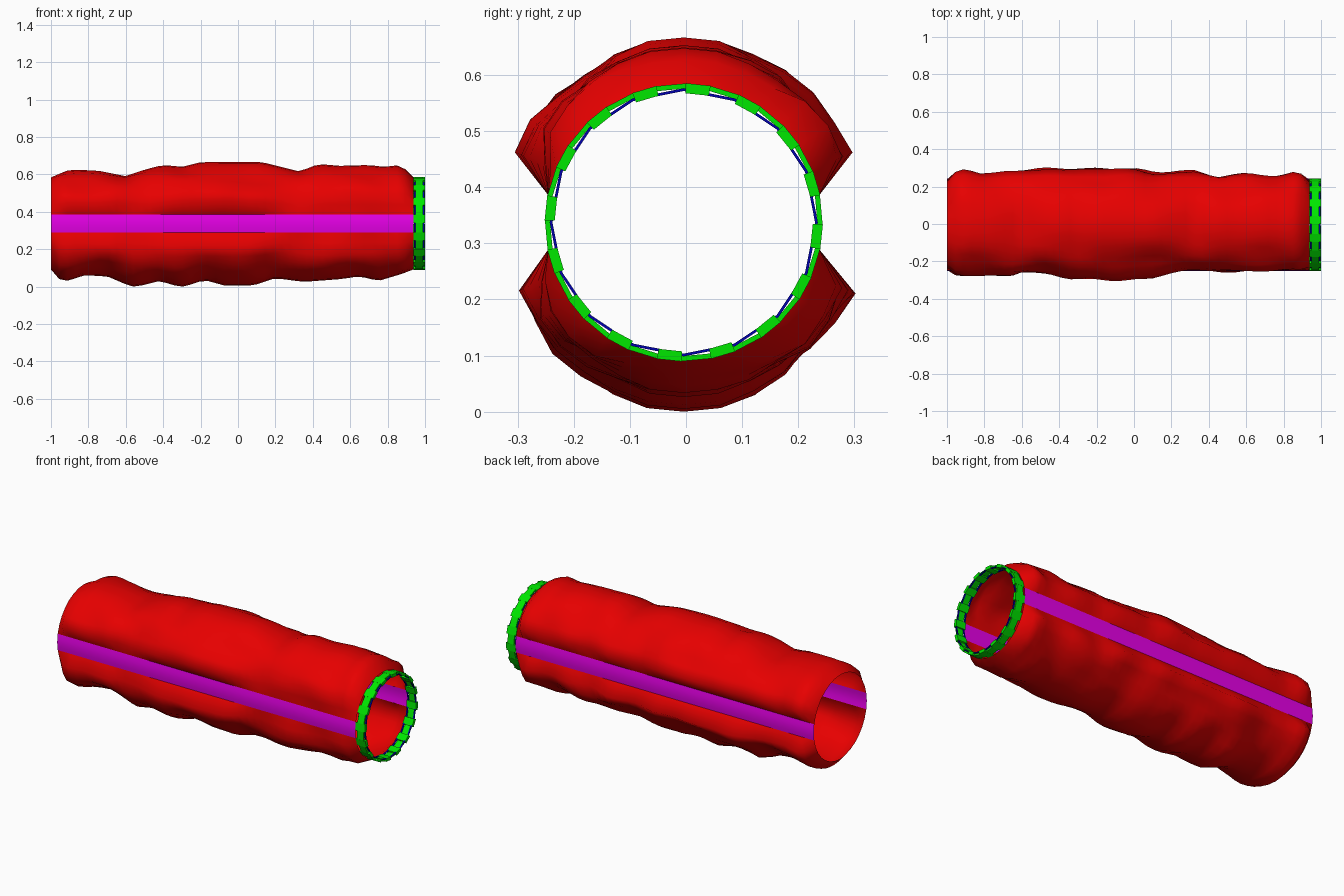
import bpy, bmesh, math
from mathutils import Vector, noise

if "Cube" in bpy.data.objects:
    bpy.data.objects.remove(bpy.data.objects["Cube"])

CY, CZ, R = -0.004, 0.3375, 0.246      # tube axis and radius
X0, X1 = -1.0, 0.938                   # length of the rocky tube


def material(name, rgb):
    m = bpy.data.materials.new(name)
    m.diffuse_color = (*rgb, 1)
    m.use_nodes = True
    m.node_tree.nodes["Principled BSDF"].inputs["Base Color"].default_value = m.diffuse_color
    return m


RED = material("rock red", (0.80, 0, 0))
MAGENTA = material("strip magenta", (0.80, 0, 0.80))
GREEN = material("ring green", (0, 0.80, 0))
BLUE = material("band blue", (0, 0, 0.42))


def polar(x, a, r):
    return Vector((x, CY + r * math.cos(a), CZ + r * math.sin(a)))


def finish(name, bm, mat, smooth=None):
    me = bpy.data.meshes.new(name)
    bm.to_mesh(me)
    bm.free()
    ob = bpy.data.objects.new(name, me)
    bpy.context.collection.objects.link(ob)
    me.materials.append(mat)
    if smooth:
        bpy.ops.object.select_all(action='DESELECT')
        ob.select_set(True)
        bpy.context.view_layer.objects.active = ob
        bpy.ops.object.shade_smooth_by_angle(angle=math.radians(smooth))
    return ob


def sheet(name, xs, angles, radius, mat, smooth):
    """Curved sheet around the tube axis; radius is a function of x and angle."""
    bm = bmesh.new()
    g = [[bm.verts.new(polar(x, a, radius(x, a))) for a in angles] for x in xs]
    for i in range(len(xs) - 1):
        for j in range(len(angles) - 1):
            bm.faces.new((g[i][j], g[i + 1][j], g[i + 1][j + 1], g[i][j + 1]))
    return finish(name, bm, mat, smooth)


def lerp(points, x):
    for (xa, va), (xb, vb) in zip(points, points[1:]):
        if x <= xb:
            return va + (vb - va) * (x - xa) / (xb - xa)
    return points[-1][1]


# outlines of the rock: height above/below the axis, and reach to each side
TOP = [(-1, .585), (-.9, .625), (-.75, .62), (-.6, .59), (-.5, .625), (-.4, .65), (-.3, .64),
       (-.2, .665), (.12, .667), (.33, .615), (.43, .655), (.55, .645), (.7, .65), (.78, .64),
       (.87, .65), (.94, .585)]
BOTTOM = [(-1, .09), (-.94, .022), (-.82, .06), (-.7, .055), (-.56, -.005), (-.42, .03),
          (-.3, -.005), (-.18, .035), (-.07, .005), (.08, .005), (.2, .045), (.35, .025),
          (.55, .04), (.65, .055), (.75, .03), (.85, .06), (.94, .09)]
BACK = [(-1, .245), (-.94, .3), (-.82, .275), (-.7, .295), (-.45, .307), (0, .308), (.12, .285),
        (.33, .295), (.45, .26), (.6, .29), (.78, .27), (.87, .29), (.94, .245)]
FRONT = [(-1, .25), (-.94, .28), (-.65, .28), (-.6, .265), (-.45, .275), (-.33, .298),
         (-.1, .303), (.08, .3), (.2, .265), (.3, .255), (.94, .25)]


def rock_radius(x, a):
    s, c = math.sin(a), math.cos(a)
    # the border is pinned to the plain tube
    if abs(s) < 0.21 or x <= X0 + 1e-4 or x >= X1 - 1e-4:
        return R
    tall = lerp(TOP, x) - CZ if s > 0 else CZ - lerp(BOTTOM, x)
    wide = (lerp(BACK, x) if c > 0 else lerp(FRONT, x)) / 0.924
    w = min(1, max(0, (abs(s) - 0.38) / 0.6))
    lump = noise.noise(Vector((x * 5, c * 2.4, s * 2.4 + 7)))
    m = math.sin(math.pi * w)                # how far from the outlines
    r = (wide + (tall - wide) * w) * (1 - 0.65 * m) + 0.3 * 0.65 * m
    r += 0.03 * lump * m
    if w < 0.1:
        r += 0.018 * lump - 0.008
    return min(max(r, R + 0.006), 0.3375)


# red rocky half shells
STEPS = 44
xs = [X0 + (X1 - X0) * i / STEPS for i in range(STEPS + 1)]
S = math.radians(11.25)
sheet("upper_rock_shell", xs, [S * k for k in range(1, 16)], rock_radius, RED, 180)
sheet("lower_rock_shell", xs, [S * k for k in range(17, 32)], rock_radius, RED, 180)

# magenta side strips
for name, k in (("back_strip", 0), ("front_strip", 16)):
    sheet(name, [X0, X1], [S * (k + t) for t in (-1, -.5, 0, .5, 1)],
          lambda x, a: R, MAGENTA, 40)


def add_arc_block(bm, xa, xb, r0, r1, a0, a1):
    v = [bm.verts.new(polar(x, a, r)) for x in (xa, xb)
         for a, r in ((a0, r0), (a1, r0), (a1, r1), (a0, r1))]
    for f in ((0, 1, 2, 3), (7, 6, 5, 4), (0, 4, 5, 1), (1, 5, 6, 2), (2, 6, 7, 3), (3, 7, 4, 0)):
        bm.faces.new([v[i] for i in f])


def ring(name, xa, xb, r0, r1, count, phase, fill, mat):
    """Ring of arc blocks; fill is the covered share of each step."""
    bm = bmesh.new()
    step = 2 * math.pi / count
    for i in range(count):
        a = phase + i * step
        add_arc_block(bm, xa, xb, r0, r1, a - step * fill / 2, a + step * fill / 2)
    bmesh.ops.recalc_face_normals(bm, faces=bm.faces)
    return finish(name, bm, mat)


# green end ring: two thin blue bands, green hoop and cross teeth
P = math.radians(84)
ring("inner_band", 0.941, 0.949, 0.234, 0.239, 16, S, 1.0, BLUE)
ring("end_band", 0.989, 0.997, 0.234, 0.239, 16, S, 1.0, BLUE)
ring("outer_hoop", 0.948, 0.990, 0.2385, 0.2475, 16, P + S, 0.54, GREEN)
ring("cross_teeth", 0.938, 1.0, 0.230, 0.2480, 16, P, 0.46, GREEN)
